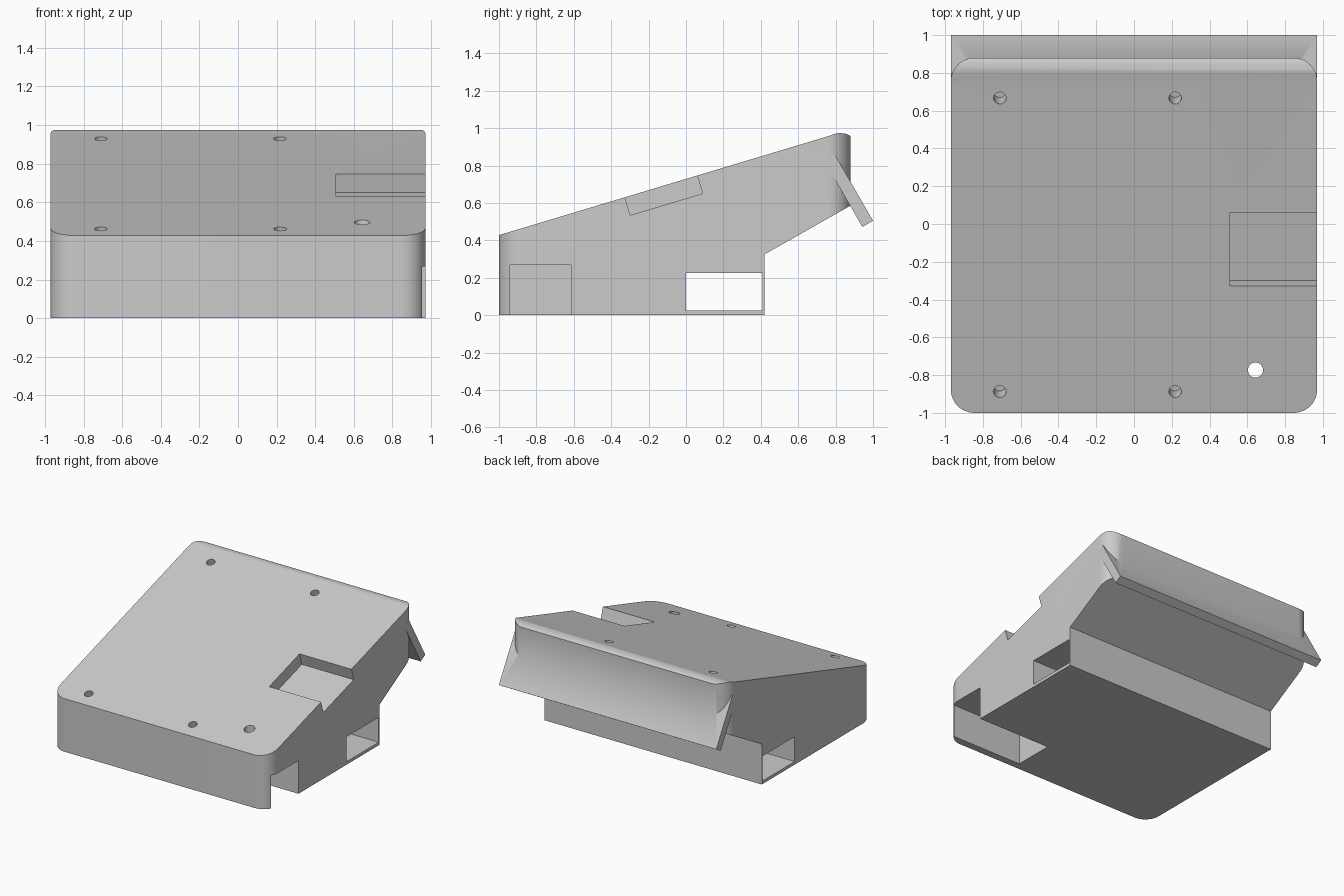
import bpy
import bmesh
from math import atan, cos, sin, pi, radians
from mathutils import Matrix, Vector

cube = bpy.data.objects.get("Cube")
if cube:
    bpy.data.objects.remove(cube, do_unlink=True)

HALF_W, FRONT, REAR, RADIUS = 0.97, -1.0, 0.88, 0.125
SLOPE = 0.3006
TILT = atan(SLOPE)


def top_z(y):
    """Height of the sloping top at depth y."""
    return 0.428 + SLOPE * (y - FRONT)


def make_object(name, bm):
    bmesh.ops.recalc_face_normals(bm, faces=bm.faces)
    mesh = bpy.data.meshes.new(name)
    bm.to_mesh(mesh)
    bm.free()
    obj = bpy.data.objects.new(name, mesh)
    bpy.context.collection.objects.link(obj)
    return obj


def prism(name, points, offset):
    """Close a loop of 3D points and extrude it by offset."""
    bm = bmesh.new()
    face = bm.faces.new([bm.verts.new(p) for p in points])
    new = bmesh.ops.extrude_face_region(bm, geom=[face])["geom"]
    verts = [v for v in new if isinstance(v, bmesh.types.BMVert)]
    bmesh.ops.translate(bm, verts=verts, vec=Vector(offset))
    return make_object(name, bm)


def side_prism(name, profile, x0, x1):
    return prism(name, [(x0, y, z) for y, z in profile], (x1 - x0, 0, 0))


def box_profile(y0, y1, z0, z1):
    return [(y0, z0), (y1, z0), (y1, z1), (y0, z1)]


def cylinder(name, centre, radius, depth, tilt=0.0):
    bm = bmesh.new()
    matrix = Matrix.Translation(centre) @ Matrix.Rotation(tilt, 4, "X")
    bmesh.ops.create_cone(bm, cap_ends=True, segments=32, radius1=radius,
                          radius2=radius, depth=depth, matrix=matrix)
    return make_object(name, bm)


def combine(target, tool, operation):
    mod = target.modifiers.new(operation.title(), "BOOLEAN")
    mod.object, mod.operation, mod.solver = tool, operation, "EXACT"
    bpy.context.view_layer.objects.active = target
    bpy.ops.object.modifier_apply(modifier=mod.name)
    bpy.data.objects.remove(tool, do_unlink=True)


# Wedge profile with a rounded crest, oversized at front and back
profile = [(-1.2, 0), (0.42, 0), (0.42, 0.325), (1.0, 0.654), (1.0, 0.87),
           (0.88, 0.957), (0.865, 0.966), (0.845, 0.972), (0.815, 0.974),
           (0.788, 0.967), (0.76, top_z(0.76)), (-1.2, top_z(-1.2))]
body = side_prism("sloped_housing", profile, -1.1, 1.1)

# Trim to a plan with rounded corners
plan = []
corners = [(1, REAR), (-1, REAR), (-1, FRONT), (1, FRONT)]
for i, (side, edge) in enumerate(corners):
    cx = side * (HALF_W - RADIUS)
    cy = edge - RADIUS if edge > 0 else edge + RADIUS
    for k in range(13):
        a = (i + k / 12) * pi / 2
        plan.append((cx + RADIUS * cos(a), cy + RADIUS * sin(a), -0.2))
combine(body, prism("footprint", plan, (0, 0, 1.5)), "INTERSECT")

# Slanted rear flap
flap = [(0.795, 0.86), (1.0, 0.505), (0.943, 0.472), (0.738, 0.827)]
combine(body, side_prism("rear_flap", flap, -HALF_W, HALF_W), "UNION")

# Tunnel through the base, and the pocket under the front corner
combine(body, side_prism("tunnel", box_profile(0, 0.408, 0.025, 0.225),
                         -1.2, 1.2), "DIFFERENCE")
combine(body, side_prism("pocket", box_profile(-0.94, -0.615, -0.1, 0.267),
                         0.32, 1.2), "DIFFERENCE")

# Tilted recess in the top, open to the side
up = Vector((-sin(TILT), cos(TILT)))
near = Vector((-0.327, top_z(-0.327)))
far = Vector((0.06, top_z(0.06)))
recess = [near - up * 0.1, far - up * 0.1, far + up * 0.1, near + up * 0.1]
combine(body, side_prism("recess", recess, 0.507, 1.2), "DIFFERENCE")

# Blind screw holes square to the top, and one upright through hole
for x in (-0.71, 0.218):
    for y in (-0.887, 0.667):
        combine(body, cylinder("screw_hole", (x, y, top_z(y)), 0.033,
                               0.24, TILT), "DIFFERENCE")
combine(body, cylinder("cable_hole", (0.643, -0.773, 0.5), 0.04, 0.6),
        "DIFFERENCE")

# Single grey finish
grey = bpy.data.materials.new("plain_grey")
grey.use_nodes = True
colour = (0.6, 0.6, 0.6, 1)
grey.diffuse_color = colour
grey.node_tree.nodes["Principled BSDF"].inputs["Base Color"].default_value = colour
body.data.materials.clear()
body.data.materials.append(grey)
for poly in body.data.polygons:
    poly.material_index = 0

bpy.ops.object.select_all(action="DESELECT")
body.select_set(True)
bpy.context.view_layer.objects.active = body
bpy.ops.object.shade_smooth_by_angle(angle=radians(32))
